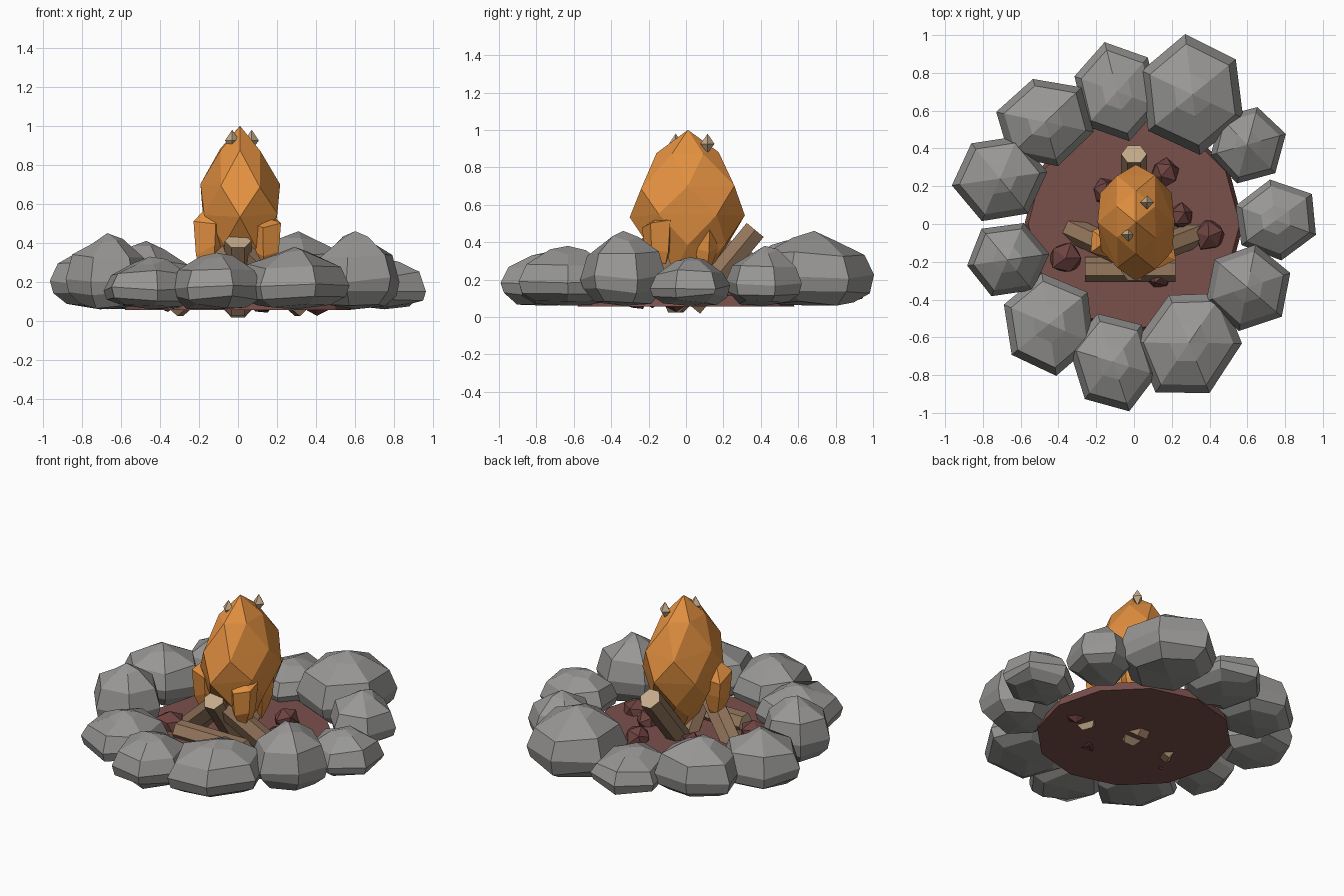
import bpy, bmesh, math, random
from mathutils import Vector, Matrix

if "Cube" in bpy.data.objects:
    bpy.data.objects.remove(bpy.data.objects["Cube"])

random.seed(4)


def material(name, srgb):
    m = bpy.data.materials.new(name)
    lin = [((c / 255 + 0.055) / 1.055) ** 2.4 for c in srgb]
    m.diffuse_color = (*lin, 1)
    m.use_nodes = True
    m.node_tree.nodes["Principled BSDF"].inputs["Base Color"].default_value = m.diffuse_color
    return m


STONE = material("stone grey", (152, 151, 149))
FIRE = material("flame orange", (226, 144, 64))
EARTH = material("burnt earth", (122, 80, 75))
COAL = material("coal red", (108, 66, 63))
BARK = material("bark brown", (150, 120, 94))
WOOD = material("cut wood", (196, 170, 138))


def finish(name, bm, *mats):
    bmesh.ops.recalc_face_normals(bm, faces=bm.faces)
    me = bpy.data.meshes.new(name)
    bm.to_mesh(me)
    bm.free()
    for m in mats:
        me.materials.append(m)
    ob = bpy.data.objects.new(name, me)
    bpy.context.collection.objects.link(ob)
    return ob


def lathe(name, mat, centre, rx, ry, turn, profile, sides, bottom, top, jitter=0.0, stagger=False):
    """Stack of (scale, z) polygon rings closed by a bottom and a top point."""
    bm = bmesh.new()
    rot = Matrix.Rotation(turn, 3, 'Z')
    c = Vector((centre[0], centre[1], 0))
    wob = [1 + random.uniform(-jitter, jitter) for _ in range(sides)]
    rings = []
    for i, (s, z) in enumerate(profile):
        ring = []
        for k in range(sides):
            a = math.tau * (k + (0.5 * (i % 2) if stagger else 0)) / sides
            p = rot @ Vector((rx * s * math.cos(a) * wob[k], ry * s * math.sin(a) * wob[k], 0))
            dz = random.uniform(-jitter, jitter) * 0.5
            ring.append(bm.verts.new(c + p + Vector((0, 0, z + dz))))
        rings.append(ring)
    lo = bm.verts.new(c + Vector((0, 0, bottom)))
    hi = bm.verts.new(c + Vector((0, 0, top)))
    for k in range(sides):
        n = (k + 1) % sides
        bm.faces.new((lo, rings[0][n], rings[0][k]))
        bm.faces.new((hi, rings[-1][k], rings[-1][n]))
        for i in range(len(rings) - 1):
            a, b = rings[i], rings[i + 1]
            if not stagger:
                bm.faces.new((a[k], a[n], b[n], b[k]))
            elif i % 2 == 0:
                bm.faces.new((a[k], a[n], b[k]))
                bm.faces.new((a[n], b[n], b[k]))
            else:
                bm.faces.new((a[k], b[n], b[k]))
                bm.faces.new((a[k], a[n], b[n]))
    return finish(name, bm, mat)


# Ring of stones: x, y, long radius, short radius, heading, top height
stones = [
    (-0.09, 0.70, .275, .235, 104, .30), (0.31, 0.685, .315, .29, 97, .46),
    (0.60, 0.42, .21, .205, 75, .38), (0.75, 0.02, .215, .235, 98, .32),
    (0.60, -0.335, .23, .235, 79, .46), (0.29, -0.63, .31, .27, 56, .38),
    (-0.11, -0.73, .275, .23, 108, .35), (-0.45, -0.53, .27, .255, 98, .33),
    (-0.67, -0.19, .22, .205, 8, .45), (-0.71, 0.24, .25, .24, 8, .41),
    (-0.47, 0.54, .24, .265, 106, .41)]
for i, (x, y, ra, rb, head, top) in enumerate(stones):
    h = top - 0.06
    profile = [(0.66, 0.075), (0.93, 0.06 + h * 0.20), (1.0, 0.06 + h * 0.38),
               (0.84, 0.06 + h * 0.69), (0.36, 0.06 + h * 0.90)]
    lathe(f"stone_{i + 1}", STONE, (x, y), ra, rb, math.radians(head),
          profile, 6, 0.06, top, jitter=0.03)

# Earth bed
bm = bmesh.new()
bmesh.ops.create_cone(bm, cap_ends=True, segments=12, radius1=0.58, radius2=0.56, depth=0.06,
                      matrix=Matrix.Translation((0, 0, 0.085)))
finish("earth_bed", bm, EARTH)

# Main flame and small flames around its foot
lathe("main_flame", FIRE, (0.01, 0.01), 0.305, 0.215, math.radians(90),
      [(0.40, 0.24), (0.76, 0.38), (1.0, 0.54), (0.93, 0.69), (0.54, 0.87)],
      6, 0.14, 1.0, jitter=0.03, stagger=True)
small_flames = [(-0.145, -0.09, .10, .60), (0.14, -0.15, .09, .53), (0.10, 0.10, .085, .53)]
for i, (x, y, r, top) in enumerate(small_flames):
    lathe(f"small_flame_{i + 1}", FIRE, (x, y), r, r, i * 0.8,
          [(0.5, 0.27), (0.85, 0.36), (1.0, 0.49)], 5, 0.18, top, jitter=0.06)


def log(name, low, high, r=0.068):
    low, high = Vector(low), Vector(high)
    d = high - low
    m = Matrix.Translation((low + high) / 2) @ d.to_track_quat('Z', 'Y').to_matrix().to_4x4()
    m = m @ Matrix.Rotation(math.radians(30), 4, 'Z')
    bm = bmesh.new()
    bmesh.ops.create_cone(bm, cap_ends=True, segments=6, radius1=r, radius2=r,
                          depth=d.length, matrix=m)
    for f in bm.faces:
        f.material_index = 1 if len(f.verts) == 6 else 0
    finish(name, bm, BARK, WOOD)


# Leaning logs and one lying log
log("back_log", (0, 0.03, 0.055), (0, 0.37, 0.465))
log("front_log", (0, 0.0, 0.06), (0, -0.25, 0.41))
log("left_log", (-0.33, -0.03, 0.07), (-0.03, -0.17, 0.34))
log("right_log", (0.34, -0.05, 0.07), (0.03, -0.17, 0.34))
log("lying_log", (-0.26, -0.24, 0.14), (0.22, -0.24, 0.14), 0.065)

# Coals
coals = [(-0.36, -0.18, .09, .13), (0.16, 0.27, .08, .13), (0.40, -0.06, .09, .11),
         (0.25, 0.04, .07, .13), (-0.15, 0.17, .075, .13), (0.13, -0.27, .08, .11)]
for i, (x, y, r, z) in enumerate(coals):
    bm = bmesh.new()
    bmesh.ops.create_icosphere(bm, subdivisions=1, radius=r)
    for v in bm.verts:
        v.co *= random.uniform(0.9, 1.1)
    bmesh.ops.rotate(bm, verts=bm.verts, matrix=Matrix.Rotation(i * 1.1, 3, (1, 1, 0.5)))
    bmesh.ops.translate(bm, verts=bm.verts, vec=(x, y, z))
    low = min(v.co.z for v in bm.verts)
    bmesh.ops.translate(bm, verts=bm.verts, vec=(0, 0, max(0, 0.005 - low)))
    finish(f"coal_{i + 1}", bm, COAL)

# Sparks near the flame tip
for i, (x, y) in enumerate([(-0.03, -0.055), (0.07, 0.115)]):
    lathe(f"spark_{i + 1}", WOOD, (x, y), 0.037, 0.037, 0.0, [(1, 0.925)], 4, 0.875, 0.98)
